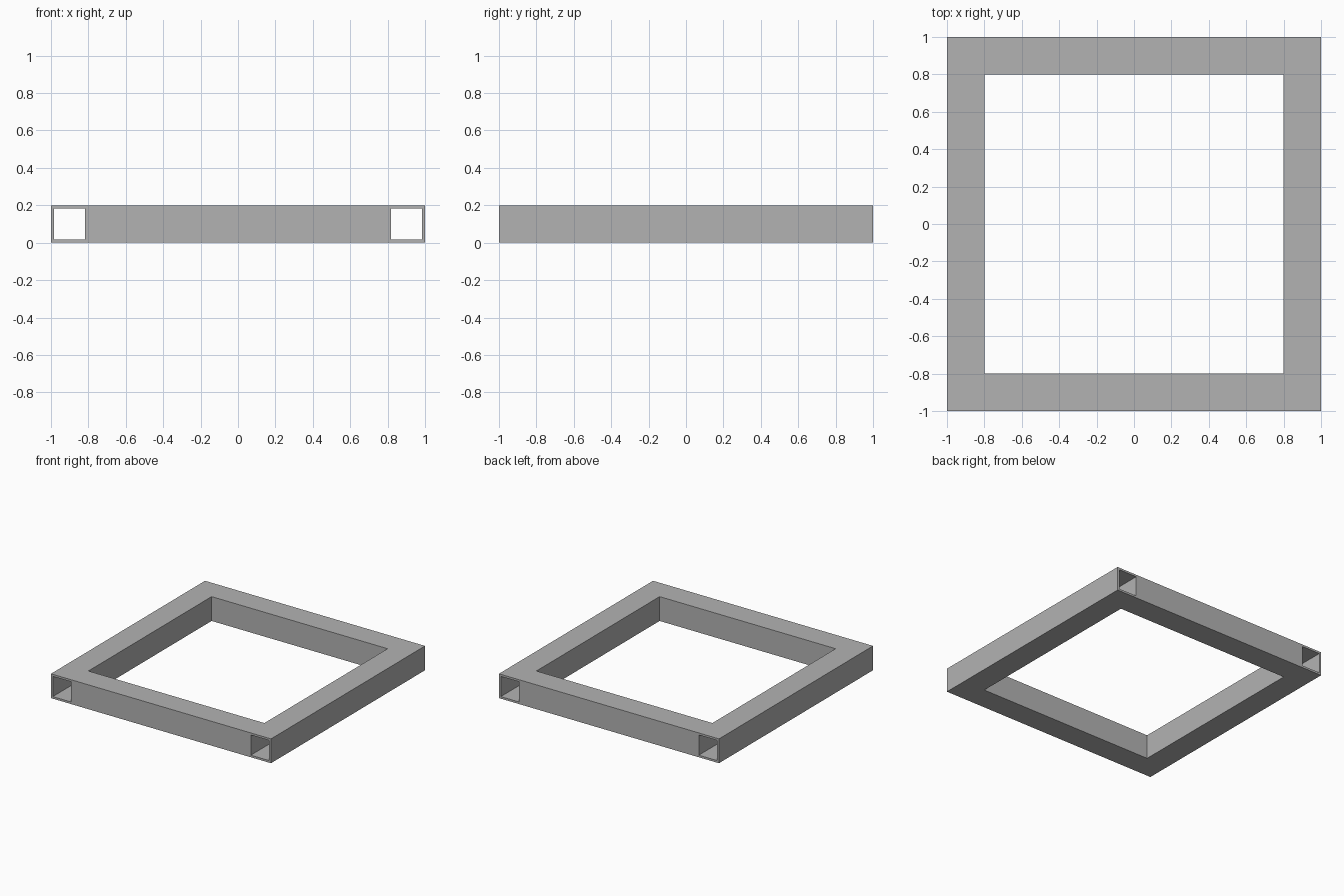
import bpy
import bmesh
from math import pi
from mathutils import Matrix

old = bpy.data.objects.get("Cube")
if old:
    bpy.data.objects.remove(old, do_unlink=True)

SIZE = 0.2     # outer width of the square tube
WALL = 0.017   # tube wall thickness

# Plain grey metal
grey = bpy.data.materials.new("grey_metal")
grey.use_nodes = True
colour = (0.45, 0.45, 0.45, 1)
grey.diffuse_color = colour
grey.node_tree.nodes["Principled BSDF"].inputs["Base Color"].default_value = colour


def square_tube(name, length, location, turn=0):
    """Open-ended hollow square tube lying along y, turned about z."""
    bm = bmesh.new()
    rings = []
    for y in (-length / 2, length / 2):
        for h in (SIZE / 2, SIZE / 2 - WALL):
            corners = ((-h, -h), (h, -h), (h, h), (-h, h))
            rings.append([bm.verts.new((x, y, z)) for x, z in corners])
    front_out, front_in, back_out, back_in = rings
    # Outer walls, inner walls and the two end rims
    for a, b in ((front_out, back_out), (back_in, front_in),
                 (front_in, front_out), (back_out, back_in)):
        for i in range(4):
            j = (i + 1) % 4
            bm.faces.new((a[i], a[j], b[j], b[i]))
    bmesh.ops.recalc_face_normals(bm, faces=bm.faces[:])
    bm.transform(Matrix.Rotation(turn, 4, "Z"))
    mesh = bpy.data.meshes.new(name)
    bm.to_mesh(mesh)
    bm.free()
    mesh.materials.append(grey)
    obj = bpy.data.objects.new(name, mesh)
    obj.location = location
    bpy.context.collection.objects.link(obj)
    return obj


MID = 1 - SIZE / 2

# Full-length side rails, open at the front and back
for name, side in (("left_rail", 1), ("right_rail", -1)):
    square_tube(name, 2, (side * MID, 0, SIZE / 2))

# Cross rails butted between the side rails
for name, side in (("front_rail", -1), ("back_rail", 1)):
    square_tube(name, 2 - 2 * SIZE, (0, side * MID, SIZE / 2), pi / 2)
